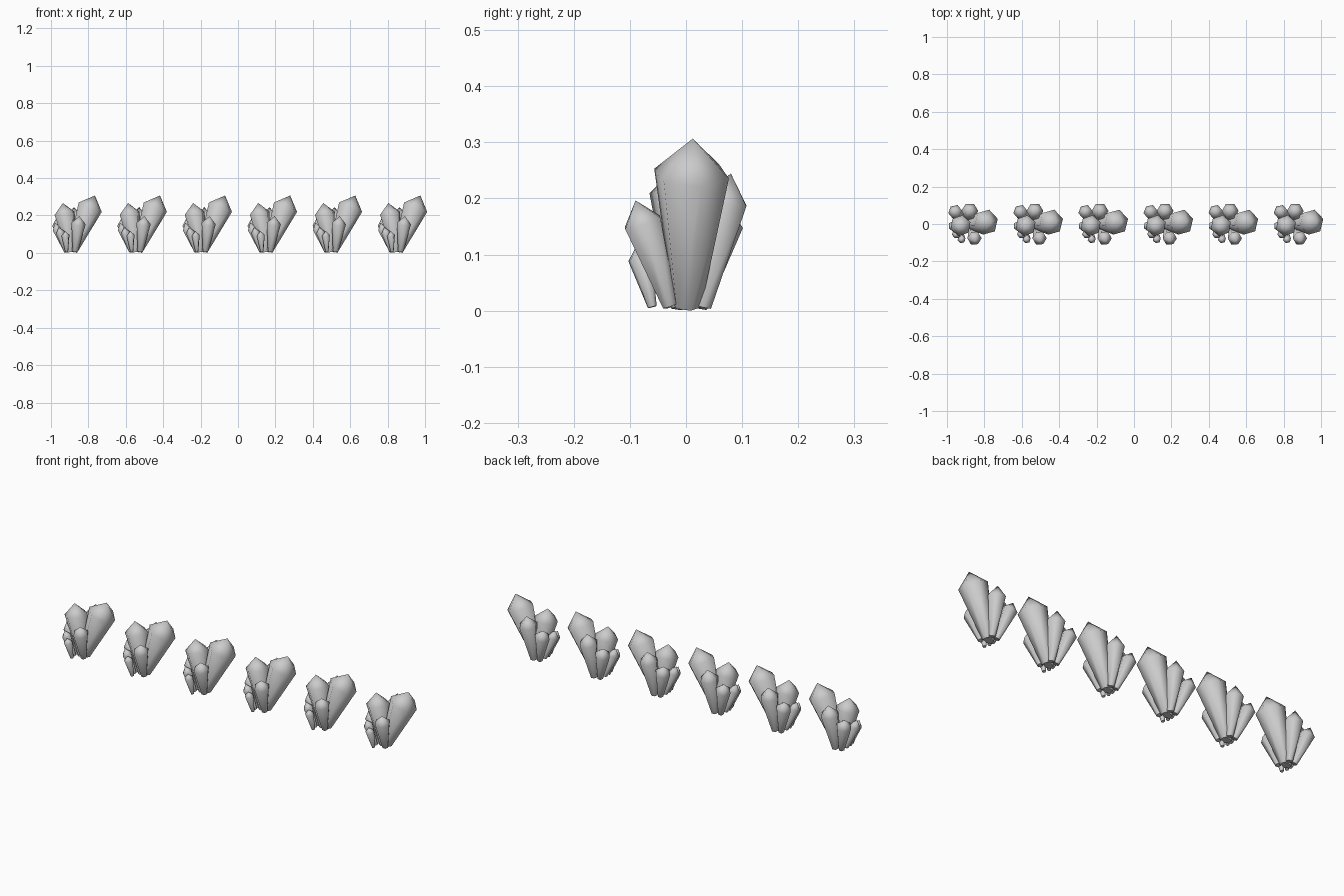
import bpy, math
from mathutils import Vector, Matrix

if "Cube" in bpy.data.objects:
    bpy.data.objects.remove(bpy.data.objects["Cube"])

SIDES = 6
SPACING = 0.348

# base centre, tip, shoulder radius, spin in degrees (local to one cluster)
CRYSTALS = [
    ((-0.014, 0.002, 0.013), (0.105, 0.012, 0.310), 0.069, 15),   # main
    ((-0.026, -0.005, 0.008), (-0.066, -0.010, 0.270), 0.057, 20),  # second
    ((-0.014, 0.030, 0.010), (-0.006, 0.080, 0.248), 0.045, 0),   # back
    ((0.000, -0.029, 0.012), (0.022, -0.090, 0.200), 0.038, 0),   # front
    ((-0.045, 0.026, 0.010), (-0.098, 0.077, 0.195), 0.038, 10),  # back left
    ((-0.050, -0.008, 0.010), (-0.109, -0.012, 0.165), 0.028, 25),  # left
    ((-0.052, -0.032, 0.010), (-0.088, -0.060, 0.140), 0.024, 5),   # front left
    ((-0.046, -0.060, 0.010), (-0.054, -0.088, 0.120), 0.022, 15),  # smallest
]


def add_crystal(verts, faces, base, tip, radius, spin):
    """Tapered prism widening to a shoulder, closed by a pointed tip."""
    base, tip = Vector(base), Vector(tip)
    axis = tip - base
    length = axis.length
    turn = Vector((0, 0, 1)).rotation_difference(axis).to_matrix().to_4x4()
    m = Matrix.Translation(base) @ turn @ Matrix.Rotation(math.radians(spin), 4, 'Z')
    s = len(verts)
    for r, h in ((radius * 0.38, 0), (radius, length * 0.79)):
        for i in range(SIDES):
            a = 2 * math.pi * i / SIDES
            verts.append(m @ Vector((r * math.cos(a), r * math.sin(a), h)))
    verts.append(m @ Vector((0, 0, length)))
    faces.append([s + i for i in reversed(range(SIDES))])
    for i in range(SIDES):
        j = (i + 1) % SIDES
        faces.append([s + i, s + j, s + SIDES + j, s + SIDES + i])
        faces.append([s + SIDES + i, s + SIDES + j, s + 2 * SIDES])


# one cluster mesh shared by the whole row
verts, faces = [], []
for c in CRYSTALS:
    add_crystal(verts, faces, *c)
low = min(v.z for v in verts)
verts = [v - Vector((0, 0, low)) for v in verts]
mesh = bpy.data.meshes.new("crystal_cluster")
mesh.from_pydata(verts, [], faces)
mesh.update()

# row of six clusters
for k in range(6):
    ob = bpy.data.objects.new(f"crystal_cluster_{k + 1}", mesh)
    ob.location.x = (k - 2.5) * SPACING
    bpy.context.collection.objects.link(ob)

# smooth sides, sharp base rim
bpy.context.view_layer.objects.active = ob
ob.select_set(True)
bpy.ops.object.shade_smooth_by_angle(angle=math.radians(65))
